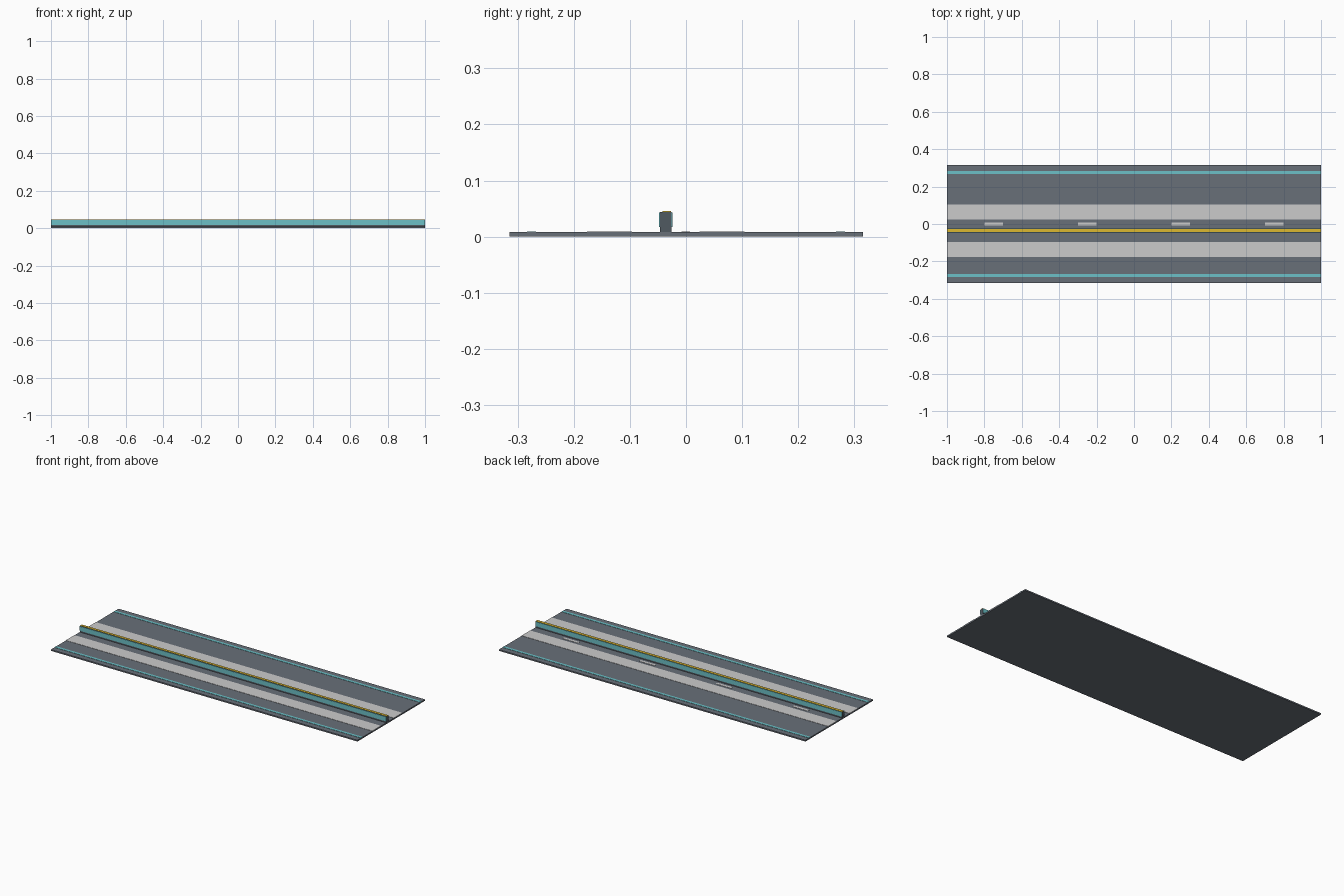
import bpy

if "Cube" in bpy.data.objects:
    bpy.data.objects.remove(bpy.data.objects["Cube"])


def material(name, color):
    m = bpy.data.materials.new(name)
    m.diffuse_color = (*color, 1)
    m.use_nodes = True
    m.node_tree.nodes["Principled BSDF"].inputs["Base Color"].default_value = m.diffuse_color
    return m


ASPHALT = material("asphalt", (0.14, 0.16, 0.19))
PALE = material("pale_grey", (0.55, 0.56, 0.57))
CYAN = material("cyan", (0.15, 0.53, 0.57))
YELLOW = material("yellow", (0.72, 0.48, 0.03))
DARK = material("dark_grey", (0.08, 0.10, 0.12))


def box(name, x, y, z, mat):
    """Box from (min, max) ranges on each axis."""
    bpy.ops.mesh.primitive_cube_add(size=1, location=[(a + b) / 2 for a, b in (x, y, z)])
    ob = bpy.context.object
    ob.name = name
    ob.scale = [b - a for a, b in (x, y, z)]
    bpy.ops.object.transform_apply(location=False, rotation=False, scale=True)
    ob.data.materials.append(mat)
    return ob


FULL = (-1, 1)
DECK = 0.008
MID = -0.036  # barrier centre line

# Road deck
box("road_deck", FULL, (-0.315, 0.315), (0, DECK), ASPHALT)

# Edge lines and pale lane strips
for side, label in ((-1, "front"), (1, "back")):
    y = side * 0.275
    box(f"edge_line_{label}", FULL, (y - 0.008, y + 0.008), (DECK - 0.001, 0.0095), CYAN)
    y = MID + side * 0.1
    box(f"lane_strip_{label}", FULL, (y - 0.04, y + 0.04), (DECK - 0.001, 0.0095), PALE)

# Centre dashes
for i in range(4):
    x = -0.75 + 0.5 * i
    box(f"centre_dash_{i + 1}", (x - 0.05, x + 0.05), (-0.008, 0.007), (DECK - 0.001, 0.0095), PALE)

# Central barrier: core, side panels, top stripe
box("barrier_core", FULL, (MID - 0.010, MID + 0.010), (DECK - 0.001, 0.044), DARK)
for side, label in ((-1, "front"), (1, "back")):
    y = sorted((MID + side * 0.0095, MID + side * 0.012))
    box(f"barrier_panel_{label}", FULL, y, (0.017, 0.043), CYAN)
box("barrier_top_stripe", FULL, (MID - 0.006, MID + 0.009), (0.043, 0.0455), YELLOW)
